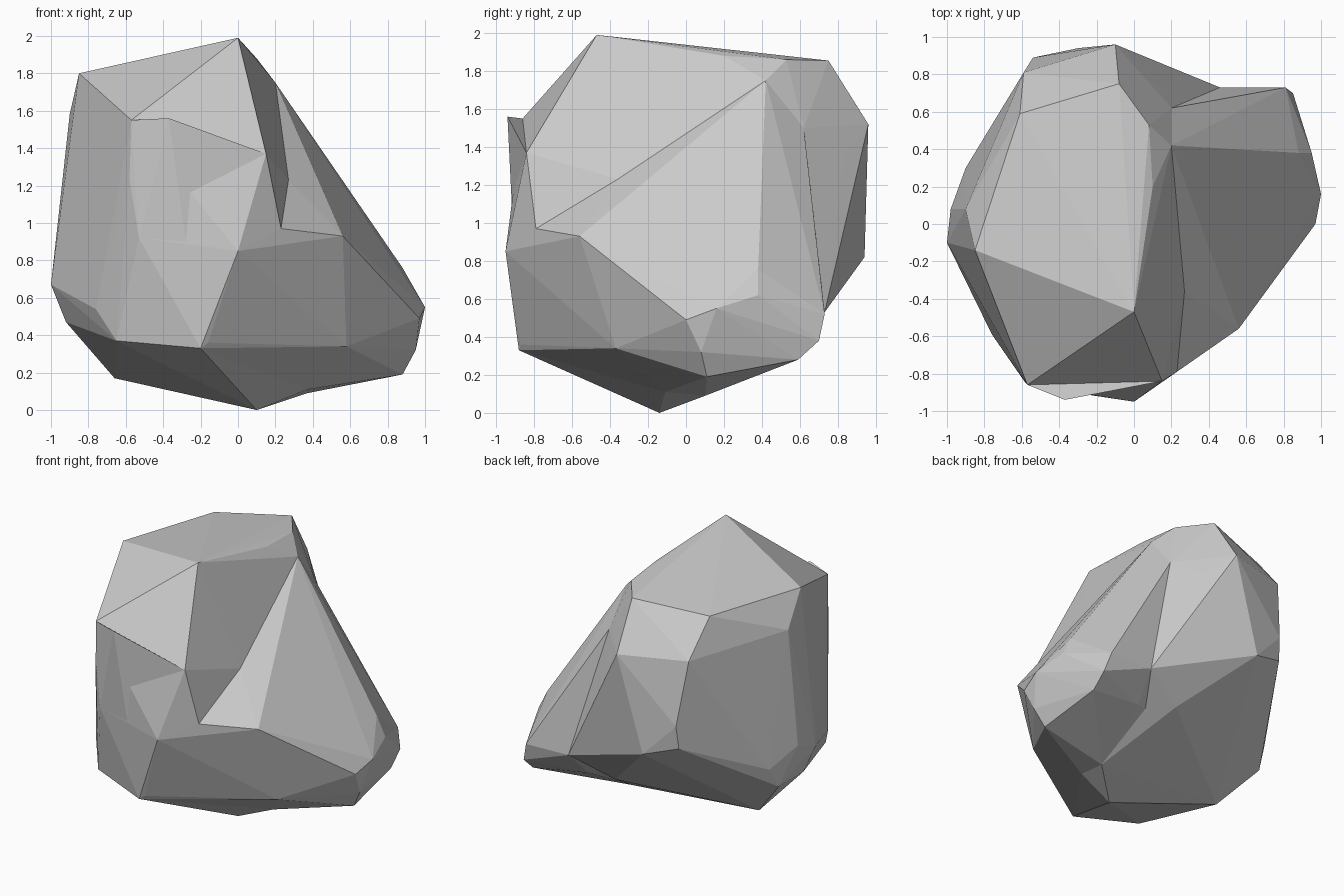
import bpy
import bmesh

default_cube = bpy.data.objects.get("Cube")
if default_cube:
    bpy.data.objects.remove(default_cube, do_unlink=True)


def make_material(name, colour):
    material = bpy.data.materials.new(name)
    material.use_nodes = True
    material.diffuse_color = colour
    shader = next(n for n in material.node_tree.nodes if n.type == 'BSDF_PRINCIPLED')
    shader.inputs["Base Color"].default_value = colour
    return material


def make_chunk(name, corners, material):
    """Wrap a cloud of corners in flat facets."""
    chunk = bmesh.new()
    for corner in corners:
        chunk.verts.new(corner)
    bmesh.ops.convex_hull(chunk, input=list(chunk.verts))
    loose = [v for v in chunk.verts if not v.link_faces]
    bmesh.ops.delete(chunk, geom=loose, context='VERTS')
    bmesh.ops.recalc_face_normals(chunk, faces=list(chunk.faces))
    mesh = bpy.data.meshes.new(name)
    chunk.to_mesh(mesh)
    chunk.free()
    mesh.materials.append(material)
    obj = bpy.data.objects.new(name, mesh)
    bpy.context.collection.objects.link(obj)
    return obj


def fuse(body, lumps):
    """Union the lumps into the body and remove them."""
    for lump in lumps:
        lump.hide_render = True
        union = body.modifiers.new("fuse", 'BOOLEAN')
        union.operation = 'UNION'
        union.solver = 'EXACT'
        union.object = lump
    bpy.context.view_layer.update()
    evaluated = body.evaluated_get(bpy.context.evaluated_depsgraph_get())
    fused = bpy.data.meshes.new_from_object(evaluated)
    body.modifiers.clear()
    body.data = fused
    for lump in lumps:
        bpy.data.objects.remove(lump, do_unlink=True)


# Corners shared by neighbouring chunks
brow = (.15, -.84, 1.37)
cheek = (.23, -.79, .97)
belly = (0, -.95, .85)
shoulder = [(.2, .42, 1.75), (.2, .62, 1.5)]
valley = [(.27, -.36, 1.23), (.22, 0, 1.345)]
toe = [(-.16, -.87, .36), (-.2, -.88, .33)]
temple = (-.57, -.86, 1.55)
front_crease = [(-.58, -.85, 1.24), (-.53, -.87, .92)]
keel = [(.37, -.11, .11), (.37, .1, .09), (.32, .51, .36)]
back_notch = (.46, .73, .53)

# Sloping crown
crown = [
    (0, -.47, 1.99), (.1, .2, 1.88), (.08, .53, 1.86), (-.08, .75, 1.855),
    (-.61, .59, 1.8), (-.85, -.14, 1.8), (-.9, .08, 1.58)]

# Right side with its lower corners
flank = [
    (-1, -.1, .67), (-.98, .08, .74), (-.92, -.07, .47), (-.92, .22, .47),
    (-.9, .3, .62), (-.76, -.59, .54), (-.65, -.72, .37)]

# Back face
back = [
    (-.1, .96, 1.52), (-.59, .81, 1.54), (.06, .84, 1.37),
    (-.54, .89, 1.07), (-.55, .87, .9), (-.3, .94, .82), (.02, .86, .97)]

# Pointed underside rising to the back
underside = [(.1, -.14, 0), (-.66, .08, .17), (.15, .62, .39), (.08, .68, .49)]

# Low spur leaning out to the left
spur = [
    (.56, -.56, .93), (.91, .04, .63), (.88, .38, .76), (.95, .38, .62),
    (1, .16, .55), (.97, 0, .49), (.95, .08, .32), (.88, .11, .19),
    (.81, .73, .52), (.85, .7, .38), (.85, .59, .28), (.42, .55, .34),
    (.58, -.37, .34)]

stone = make_material("stone grey", (.6, .6, .6, 1))

shared = keel + valley + toe + shoulder + [cheek, belly, back_notch]
rock = make_chunk("rock", crown + flank + back + underside + shared
                  + front_crease + [brow, temple], stone)
spur_lump = make_chunk("spur", spur + shared, stone)

# Lip jutting from the front below the crown
lip_lump = make_chunk("front_lip", [(-.37, -.94, 1.56), temple, brow]
                      + front_crease + toe, stone)

fuse(rock, [spur_lump, lip_lump])
rock.data.shade_flat()
